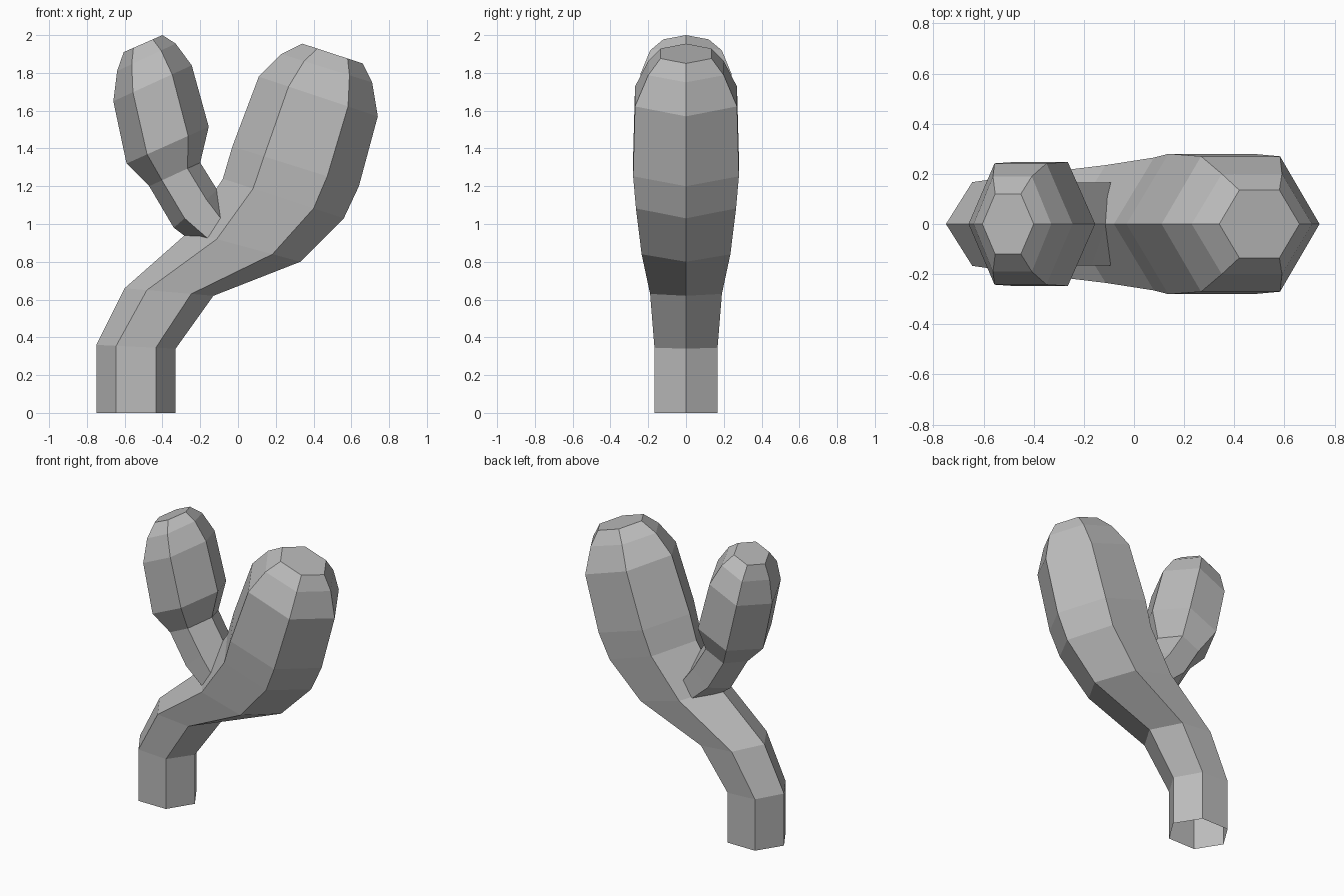
import bpy
import bmesh
from mathutils import Vector

cube = bpy.data.objects.get("Cube")
if cube:
    bpy.data.objects.remove(cube, do_unlink=True)

# Single plain grey
grey = bpy.data.materials.new("plain_grey")
grey.use_nodes = True
colour = (0.5, 0.5, 0.5, 1)
grey.diffuse_color = colour
grey.node_tree.nodes["Principled BSDF"].inputs["Base Color"].default_value = colour


def six_sided_stem(name, rings):
    """Skin hexagonal rings, each given as left (x, z), right (x, z), half depth."""
    bm = bmesh.new()
    loops = []
    for (lx, lz), (rx, rz), depth in rings:
        left, right = Vector((lx, 0, lz)), Vector((rx, 0, rz))
        side = Vector((0, depth, 0))
        near_left, near_right = left.lerp(right, 0.25), left.lerp(right, 0.75)
        corners = (left, near_left - side, near_right - side,
                   right, near_right + side, near_left + side)
        loops.append([bm.verts.new(c) for c in corners])
    for low, high in zip(loops, loops[1:]):
        for i in range(6):
            j = (i + 1) % 6
            bm.faces.new((low[i], low[j], high[j], high[i]))
    bm.faces.new(loops[-1])  # flat tip, the foot stays open
    mesh = bpy.data.meshes.new(name)
    bm.to_mesh(mesh)
    bm.free()
    mesh.materials.append(grey)
    obj = bpy.data.objects.new(name, mesh)
    bpy.context.collection.objects.link(obj)
    return obj


# Leaning main stem, swelling towards a rounded tip
six_sided_stem("main_stem", [
    ((-0.75, 0.0), (-0.33, 0.0), 0.167),
    ((-0.75, 0.36), (-0.33, 0.34), 0.167),
    ((-0.60, 0.66), (-0.13, 0.62), 0.19),
    ((-0.26, 0.96), (0.33, 0.80), 0.235),
    ((-0.08, 1.24), (0.56, 1.03), 0.265),
    ((-0.03, 1.41), (0.64, 1.20), 0.28),
    ((0.11, 1.78), (0.74, 1.57), 0.27),
    ((0.23, 1.90), (0.71, 1.75), 0.20),
    ((0.34, 1.955), (0.66, 1.85), 0.135),
])

# Smaller arm, rooted inside the main stem
six_sided_stem("side_arm", [
    ((-0.07, 0.78), (0.01, 0.97), 0.165),
    ((-0.34, 0.98), (-0.11, 1.18), 0.165),
    ((-0.47, 1.20), (-0.20, 1.325), 0.167),
    ((-0.59, 1.32), (-0.155, 1.515), 0.247),
    ((-0.66, 1.65), (-0.245, 1.84), 0.242),
    ((-0.64, 1.81), (-0.33, 1.955), 0.19),
    ((-0.605, 1.91), (-0.40, 2.0), 0.12),
])
